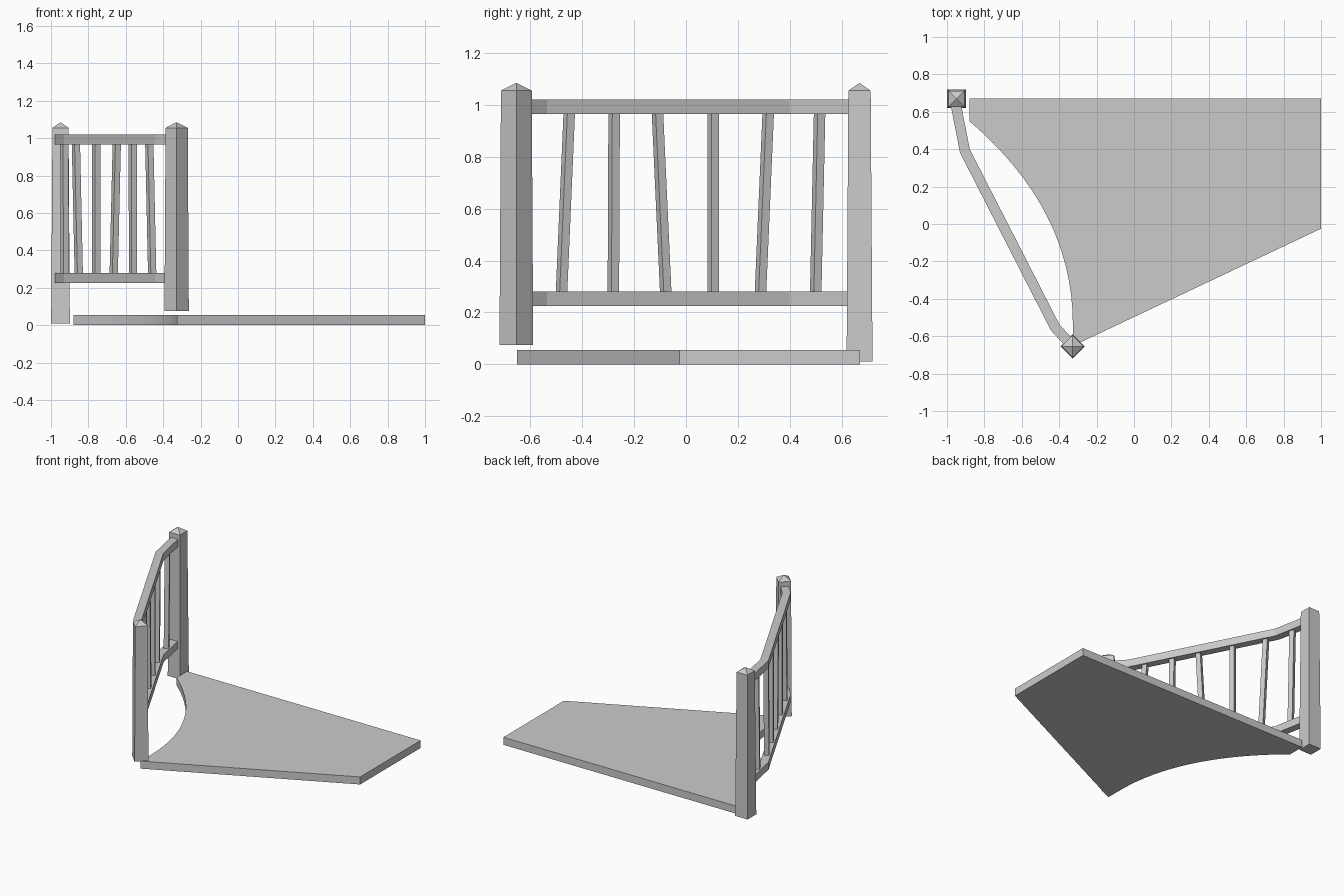
import bpy
from math import radians, cos, sin
from mathutils import Vector

if "Cube" in bpy.data.objects:
    bpy.data.objects.remove(bpy.data.objects["Cube"])


def make(name, verts, faces):
    me = bpy.data.meshes.new(name)
    me.from_pydata(verts, [], faces)
    me.update()
    ob = bpy.data.objects.new(name, me)
    bpy.context.collection.objects.link(ob)
    return ob


def prism(name, outline, z0, z1):
    """Extrude a counter-clockwise outline from z0 to z1."""
    n = len(outline)
    verts = [(x, y, z) for z in (z0, z1) for x, y in outline]
    faces = [tuple(reversed(range(n))), tuple(range(n, 2 * n))]
    faces += [(i, (i + 1) % n, n + (i + 1) % n, n + i) for i in range(n)]
    return make(name, verts, faces)


def square(x, y, half, angle):
    r = half * 2 ** 0.5
    return [(x + r * cos(radians(angle + 45 + 90 * i)),
             y + r * sin(radians(angle + 45 + 90 * i))) for i in range(4)]


def bar(name, low, high, z0, z1, tip=None):
    """Four-sided bar between two squares, optionally with a pyramid cap."""
    verts = [(x, y, z0) for x, y in low] + [(x, y, z1) for x, y in high]
    faces = [(3, 2, 1, 0)] + [(i, (i + 1) % 4, 4 + (i + 1) % 4, 4 + i) for i in range(4)]
    if tip:
        verts.append(tip)
        faces += [(4 + i, 4 + (i + 1) % 4, 8) for i in range(4)]
    else:
        faces.append((4, 5, 6, 7))
    return make(name, verts, faces)


# Deck with a concave curved edge
a, c, b = Vector((-0.327, -0.53)), Vector((-0.33, 0.08)), Vector((-0.88, 0.55))
curve = [tuple((1 - t) ** 2 * a + 2 * t * (1 - t) * c + t * t * b)
         for t in (i / 16 for i in range(17))]
deck = [(-0.88, 0.67), (-0.88, 0.55)] + curve[-2::-1] + [(-0.327, -0.652), (1, -0.025), (1, 0.67)]
prism("deck", deck, 0, 0.055)

# Tapered posts with pyramid caps
for name, x, y, lo, hi, ang, z0 in (
        ("back_post", -0.949, 0.669, 0.05, 0.043, 0, 0.01),
        ("front_post", -0.328, -0.654, 0.046, 0.042, 45, 0.075)):
    bar(name, square(x, y, lo, ang), square(x, y, hi, ang), z0, 1.055, (x, y, 1.085))

# Bent rails between the posts
path = [Vector(p) for p in ((-0.955, 0.65), (-0.904, 0.39), (-0.422, -0.552), (-0.338, -0.644))]
dirs = [(q - p).normalized() for p, q in zip(path, path[1:])]
left, right = [], []
for i, p in enumerate(path):
    d0, d1 = dirs[max(i - 1, 0)], dirs[min(i, len(dirs) - 1)]
    t = (d0 + d1).normalized()
    n = Vector((-t.y, t.x)) * (0.0275 / t.dot(d1))
    left.append(tuple(p + n))
    right.append(tuple(p - n))
for name, z0, z1 in (("bottom_rail", 0.225, 0.28), ("top_rail", 0.965, 1.02)):
    prism(name, right + left[::-1], z0, z1)


# Slightly crooked balusters, placed along the rail path
def on_path(y):
    for p, q in zip(path, path[1:]):
        if q.y <= y <= p.y:
            return p.lerp(q, (p.y - y) / (p.y - q.y))


for i, (y0, y1) in enumerate(((-0.48, -0.45), (-0.28, -0.277), (-0.078, -0.11),
                              (0.105, 0.105), (0.287, 0.317), (0.5, 0.515))):
    p, q = on_path(y0), on_path(y1)
    bar(f"baluster_{i + 1}", square(p.x, p.y, 0.0165, 27),
        square(q.x, q.y, 0.0165, 27), 0.275, 0.97)
